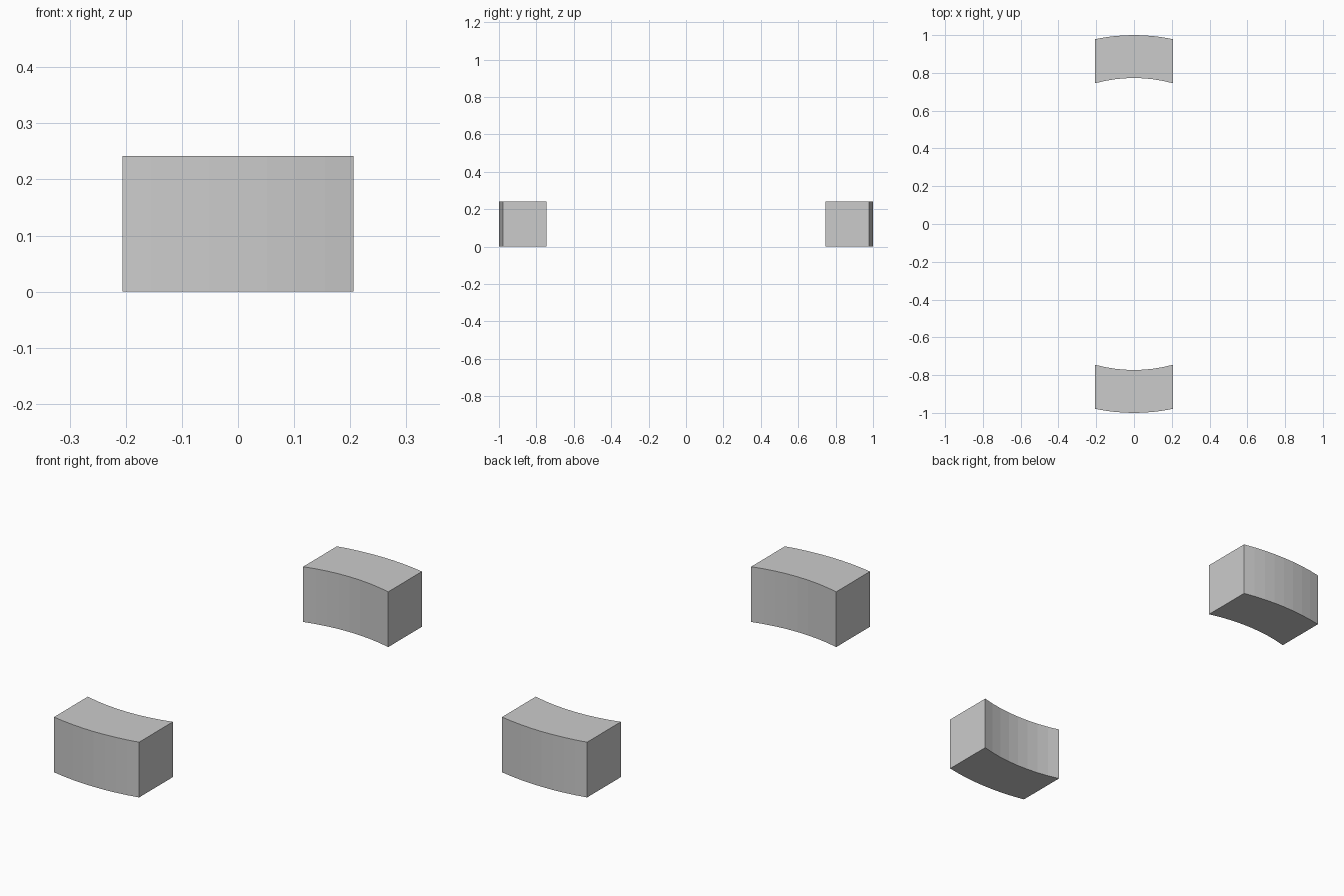
import bpy, bmesh, math

if "Cube" in bpy.data.objects:
    bpy.data.objects.remove(bpy.data.objects["Cube"])

OUTER, INNER, HALF_W, HEIGHT, SEGS = 1.0, 0.773, 0.206, 0.242, 8


def arc(radius):
    """Points along a circular arc, cut off at x = +-HALF_W."""
    a = math.asin(HALF_W / radius)
    angles = [-a + 2 * a * i / SEGS for i in range(SEGS + 1)]
    return [(radius * math.sin(t), radius * math.cos(t)) for t in angles]


def curved_block(name, turn):
    """Ring slice with parallel ends, extruded upward from z = 0."""
    profile = arc(INNER) + arc(OUTER)[::-1]
    bm = bmesh.new()
    base = bm.faces.new([bm.verts.new((x, y, 0)) for x, y in profile])
    top = bmesh.ops.extrude_face_region(bm, geom=[base], use_keep_orig=True)["geom"]
    verts = [v for v in top if isinstance(v, bmesh.types.BMVert)]
    bmesh.ops.translate(bm, verts=verts, vec=(0, 0, HEIGHT))
    c, s = round(math.cos(turn)), round(math.sin(turn))
    for v in bm.verts:
        v.co.xy = (c * v.co.x - s * v.co.y, s * v.co.x + c * v.co.y)
    bmesh.ops.recalc_face_normals(bm, faces=bm.faces)
    mesh = bpy.data.meshes.new(name)
    bm.to_mesh(mesh)
    bm.free()
    bpy.context.collection.objects.link(bpy.data.objects.new(name, mesh))


# Two facing blocks on opposite sides of the ring
curved_block("back_curved_block", 0)
curved_block("front_curved_block", math.pi)
